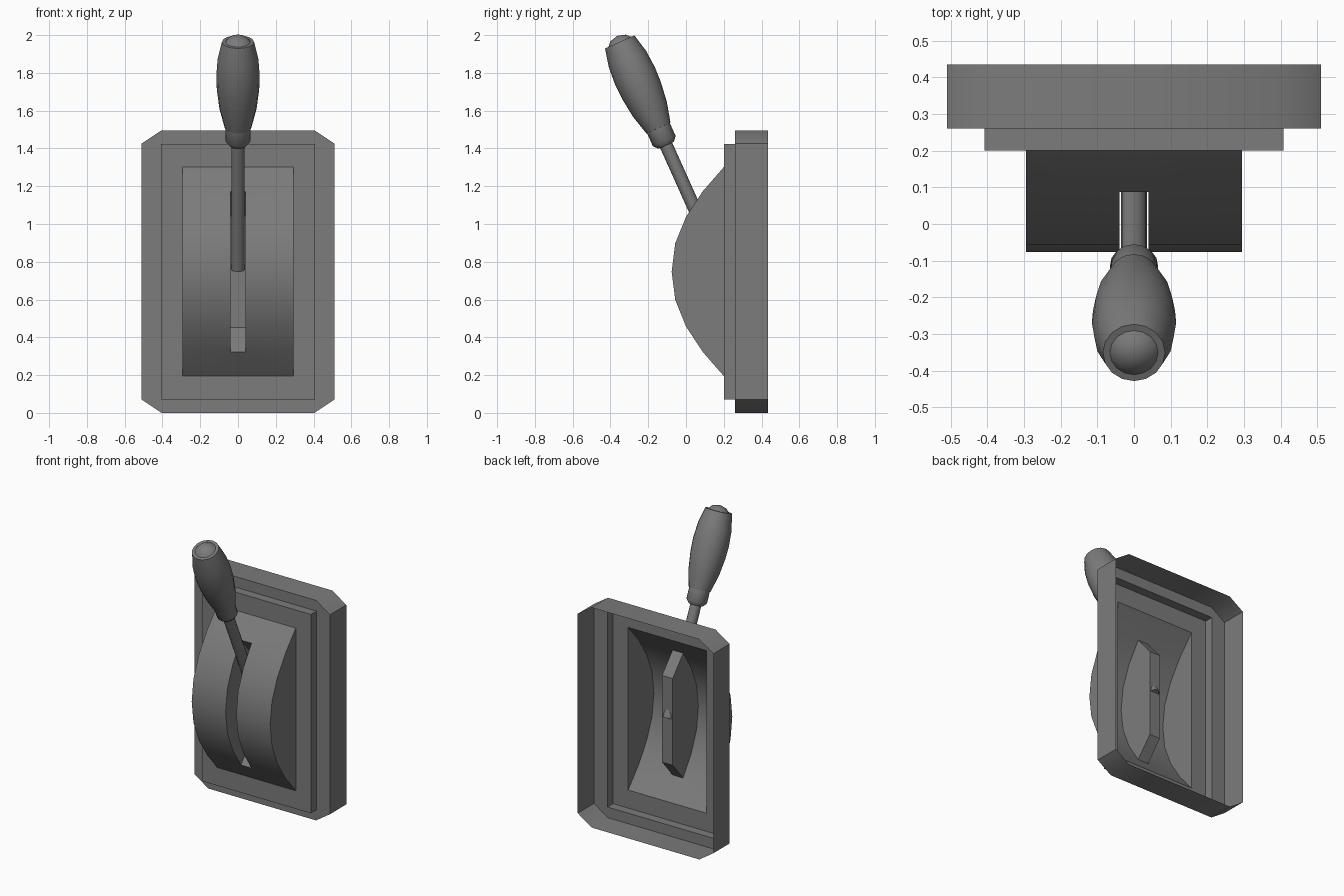
import bpy, bmesh, math
from mathutils import Matrix

cube = bpy.data.objects.get("Cube")
if cube:
    bpy.data.objects.remove(cube, do_unlink=True)

grey = bpy.data.materials.new("dark_grey")
grey.use_nodes = True
grey.diffuse_color = (0.2, 0.2, 0.2, 1)
grey.node_tree.nodes["Principled BSDF"].inputs["Base Color"].default_value = (0.2, 0.2, 0.2, 1)

MID = 0.748                      # height of the panel centre
TILT = math.radians(24.2)        # lean of the lever


def finish(bm, name, matrix=Matrix(), angle=40):
    """Clean the mesh, add it to the scene and shade it."""
    bmesh.ops.remove_doubles(bm, verts=bm.verts, dist=0.0005)
    bmesh.ops.recalc_face_normals(bm, faces=bm.faces)
    mesh = bpy.data.meshes.new(name)
    bm.to_mesh(mesh)
    bm.free()
    obj = bpy.data.objects.new(name, mesh)
    bpy.context.collection.objects.link(obj)
    obj.matrix_world = matrix
    mesh.materials.append(grey)
    bpy.ops.object.select_all(action='DESELECT')
    obj.select_set(True)
    bpy.context.view_layer.objects.active = obj
    bpy.ops.object.shade_smooth_by_angle(angle=math.radians(angle))
    return obj


def face(bm, points):
    bm.faces.new([bm.verts.new(p) for p in points])


def loft(bm, rings):
    """Bridge successive closed rings of equal length."""
    for a, b in zip(rings, rings[1:]):
        n = len(a)
        for i in range(n):
            j = (i + 1) % n
            face(bm, (a[i], a[j], b[j], b[i]))


def frame_ring(w, h, y, cut_x=0.0, cut_z=0.0):
    """Rectangle in the front plane with optionally cut corners."""
    ring = []
    for sx, sz in ((1, 1), (-1, 1), (-1, -1), (1, -1)):
        pair = [(sx * w, y, MID + sz * (h - cut_z)), (sx * (w - cut_x), y, MID + sz * h)]
        ring += pair if sx * sz > 0 else pair[::-1]
    return ring


def revolve(name, profile, sides=16):
    """Turn (radius, distance) points about the tilted lever axis."""
    bm = bmesh.new()
    rings = [[(r * math.cos(2 * math.pi * i / sides), r * math.sin(2 * math.pi * i / sides), t)
              for i in range(sides)] for r, t in profile]
    loft(bm, rings)
    bmesh.ops.remove_doubles(bm, verts=bm.verts, dist=0.0005)
    bmesh.ops.dissolve_degenerate(bm, edges=bm.edges, dist=0.0005)
    return finish(bm, name, Matrix.Translation((0, 0.19, 0.76)) @ Matrix.Rotation(TILT, 4, 'X'))


# Hollow back housing with a stepped front, open at the rear
bm = bmesh.new()
loft(bm, [
    frame_ring(0.51, MID, 0.435, 0.105, 0.07),
    frame_ring(0.51, MID, 0.26, 0.105, 0.07),
    frame_ring(0.408, 0.676, 0.26),
    frame_ring(0.408, 0.676, 0.2),
    frame_ring(0.295, 0.553, 0.2),
])
bmesh.ops.remove_doubles(bm, verts=bm.verts, dist=0.0005)
bmesh.ops.dissolve_degenerate(bm, edges=bm.edges, dist=0.0005)
finish(bm, "housing")

# Curved cover with a slot and the pocket behind the slot
half = [(0.2, 0.553), (0.088, 0.4245), (0.0, 0.29), (-0.057, 0.15)]
arc = half + [(-0.076, 0)] + [(y, -z) for y, z in reversed(half)]
arc = [(y, MID + z) for y, z in arc]
W, S = 0.295, 0.04
bm = bmesh.new()
for k, (a, b) in enumerate(zip(arc, arc[1:])):
    in_slot = 0 < k < len(arc) - 2
    spans = [(-W, -S), (S, W)] + ([] if in_slot else [(-S, S)])
    for x0, x1 in spans:
        face(bm, ((x0, *a), (x1, *a), (x1, *b), (x0, *b)))
back = [arc[-2], (0.2, MID - 0.295), (0.2, MID + 0.295), arc[1]]
for side in (-1, 1):
    face(bm, [(side * W, *p) for p in arc])
    face(bm, [(side * S, *p) for p in arc[1:-1] + back[1:-1]])
for a, b in zip(back, back[1:]):
    face(bm, ((-S, *a), (S, *a), (S, *b), (-S, *b)))
finish(bm, "slotted_cover")

# Lever rod, collar and grip
revolve("lever_rod", [(0, 0), (0.035, 0), (0.035, 0.76), (0, 0.76)])
revolve("lever_collar", [(0, 0.72), (0.045, 0.72), (0.066, 0.745), (0.066, 0.83), (0, 0.83)])
revolve("lever_grip", [
    (0, 0.815), (0.07, 0.82), (0.098, 0.93), (0.112, 1.04), (0.115, 1.12),
    (0.108, 1.22), (0.085, 1.32), (0.066, 1.32), (0.045, 1.342), (0, 1.355),
])
